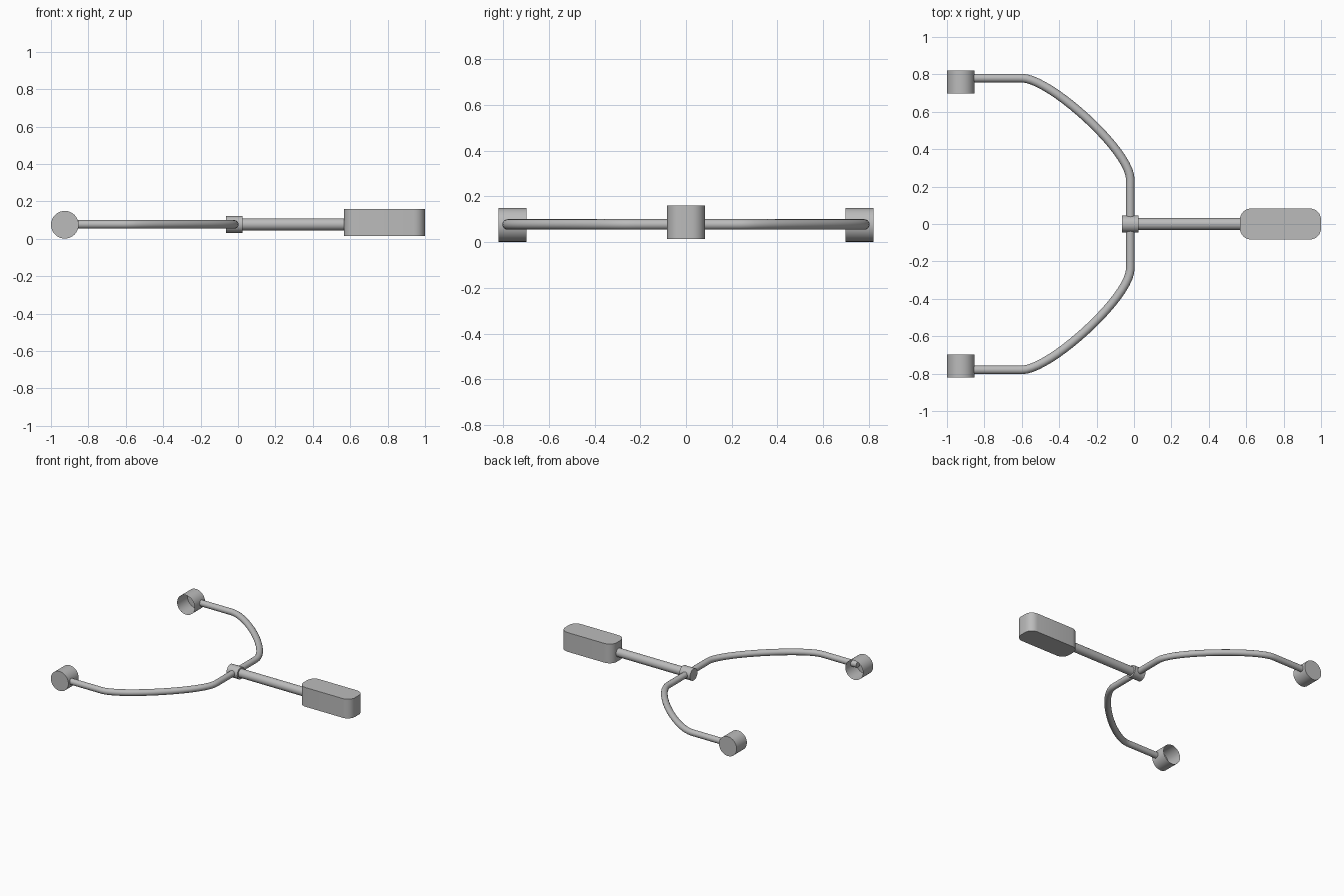
import bpy, bmesh, math
from mathutils import Matrix, Vector

cube = bpy.data.objects.get("Cube")
if cube:
    bpy.data.objects.remove(cube, do_unlink=True)

AXIS_Z = 0.077
grey = bpy.data.materials.new("plain grey")
grey.use_nodes = True
grey.diffuse_color = (0.5, 0.5, 0.5, 1)
grey.node_tree.nodes["Principled BSDF"].inputs["Base Color"].default_value = (0.5, 0.5, 0.5, 1)


def finish(name, bm):
    """Turn a bmesh into a smooth-shaded object with sharp rims."""
    bmesh.ops.recalc_face_normals(bm, faces=bm.faces)
    mesh = bpy.data.meshes.new(name)
    bm.to_mesh(mesh)
    bm.free()
    obj = bpy.data.objects.new(name, mesh)
    bpy.context.collection.objects.link(obj)
    mesh.materials.append(grey)
    bpy.ops.object.select_all(action="DESELECT")
    obj.select_set(True)
    bpy.context.view_layer.objects.active = obj
    bpy.ops.object.shade_smooth_by_angle(angle=math.radians(35))
    return obj


def cylinder(name, start, end, radius, sides=32, open_end=False):
    """Cylinder between two points; open_end removes the cap at the end point."""
    start, end = Vector(start), Vector(end)
    axis = end - start
    bm = bmesh.new()
    bmesh.ops.create_cone(bm, cap_ends=True, segments=sides, radius1=radius,
                          radius2=radius, depth=axis.length)
    if open_end:
        caps = [f for f in bm.faces if f.normal.z > 0.9]
        bmesh.ops.delete(bm, geom=caps, context="FACES")
    turn = axis.to_track_quat("Z", "Y").to_matrix().to_4x4()
    bm.transform(Matrix.Translation((start + end) / 2) @ turn)
    return finish(name, bm)


# Forked tube: straight ends, soft bends and a straight middle
curve = bpy.data.curves.new("fork_tube", "CURVE")
curve.dimensions = "3D"
curve.bevel_depth = 0.023
curve.bevel_resolution = 6
curve.resolution_u = 20
curve.use_fill_caps = True
half = [(-0.9, 0.78, 0.1, 0), (-0.6, 0.78, 0.15, 0), (-0.02, 0.24, 0, -0.15)]
path = half + [(x, -y, -dx, dy) for x, y, dx, dy in reversed(half)]
spline = curve.splines.new("BEZIER")
spline.bezier_points.add(len(path) - 1)
for point, (x, y, dx, dy) in zip(spline.bezier_points, path):
    point.handle_left_type = point.handle_right_type = "FREE"
    point.co = (x, y, AXIS_Z)
    point.handle_left = (x - dx, y - dy, AXIS_Z)
    point.handle_right = (x + dx, y + dy, AXIS_Z)
tube = bpy.data.objects.new("fork_tube", curve)
bpy.context.collection.objects.link(tube)
curve.materials.append(grey)

# Cups at the tube ends, open towards the middle
for side, label in ((1, "back"), (-1, "front")):
    cylinder(label + "_cup", (-0.926, side * 0.82, 0.075), (-0.926, side * 0.697, 0.075),
             0.074, open_end=True)

# Collar and rod
cylinder("collar", (-0.065, 0, AXIS_Z), (0.025, 0, AXIS_Z), 0.045)
cylinder("rod", (0, 0, AXIS_Z), (0.6, 0, AXIS_Z), 0.032)

# Handle block with rounded upright edges
bm = bmesh.new()
bmesh.ops.create_cube(bm, size=1)
bm.transform(Matrix.Translation((0.783, 0, 0.087)) @ Matrix.Diagonal((0.434, 0.166, 0.146, 1)))
upright = [e for e in bm.edges if abs(e.verts[0].co.z - e.verts[1].co.z) > 0.1]
bmesh.ops.bevel(bm, geom=upright, offset=0.06, segments=6, profile=0.5, affect="EDGES")
finish("handle_block", bm)
